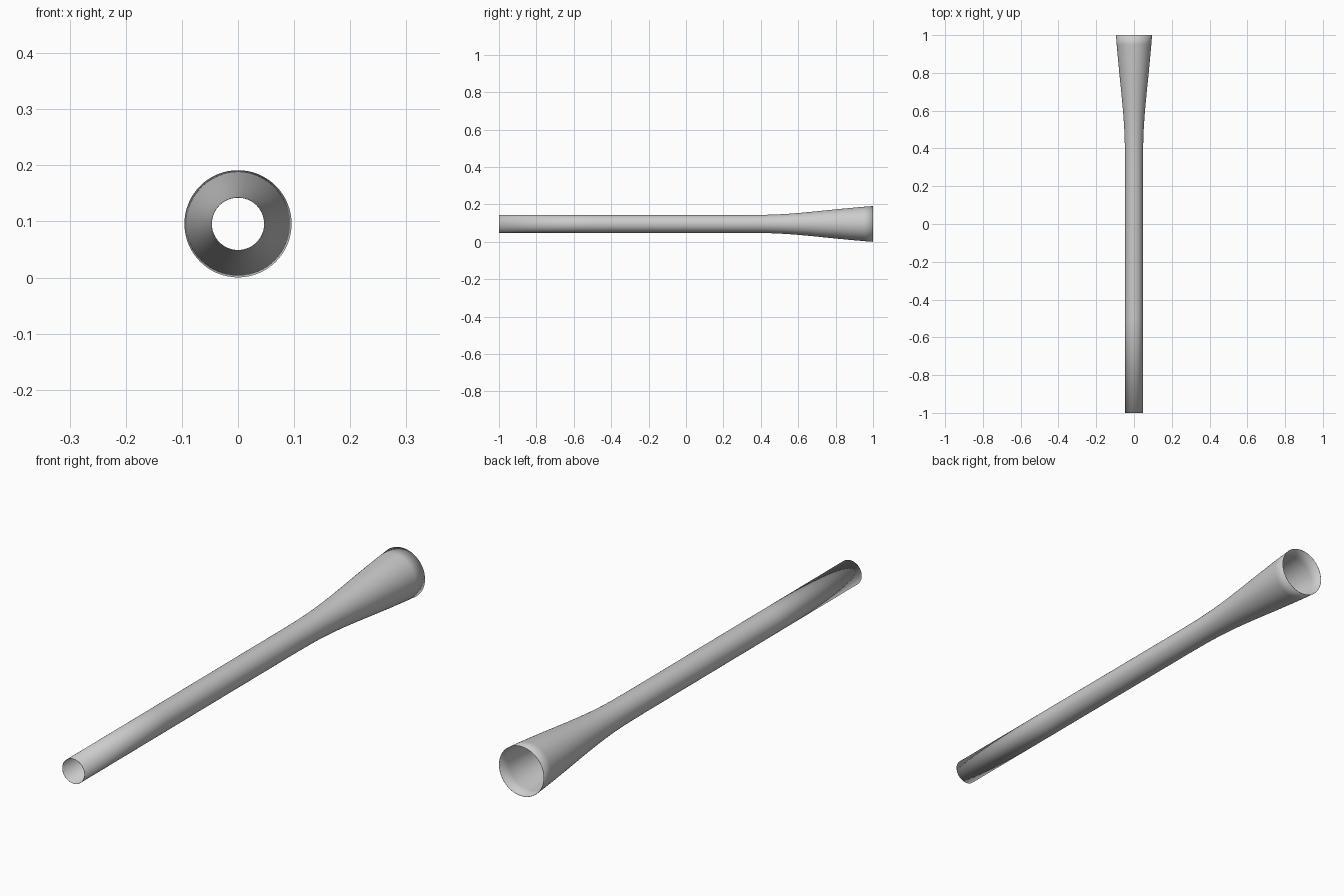
import bpy, bmesh, math

if "Cube" in bpy.data.objects:
    bpy.data.objects.remove(bpy.data.objects["Cube"])

AXIS_Z = 0.0958
SIDES = 64

# Half profile: (position along y, radius), straight pipe then soft flare
profile = [(-1, .0475), (-.5, .0475), (0, .0475), (.3, .0475), (.4, .0483),
           (.45, .0495), (.5, .0515), (.55, .0545), (.6, .0583), (.65, .0628),
           (.7, .0677), (.75, .0728), (.8, .0778), (.85, .0827), (.9, .0873),
           (.95, .0917), (1, .0955)]


def lathe_along_y(name, points, sides):
    bm = bmesh.new()
    rings = [[bm.verts.new((r * math.cos(a), y, AXIS_Z + r * math.sin(a)))
              for a in (2 * math.pi * i / sides for i in range(sides))]
             for y, r in points]
    for a, b in zip(rings, rings[1:]):
        for i in range(sides):
            j = (i + 1) % sides
            bm.faces.new((a[i], b[i], b[j], a[j]))
    bmesh.ops.recalc_face_normals(bm, faces=bm.faces)
    # Make the outside face outwards
    f = next(iter(bm.faces))
    c = f.calc_center_median()
    if f.normal.x * c.x + f.normal.z * (c.z - AXIS_Z) < 0:
        bmesh.ops.reverse_faces(bm, faces=bm.faces)
    mesh = bpy.data.meshes.new(name)
    bm.to_mesh(mesh)
    bm.free()
    ob = bpy.data.objects.new(name, mesh)
    bpy.context.collection.objects.link(ob)
    return ob


# Open, thin-walled flared pipe
pipe = lathe_along_y("flared_pipe", profile, SIDES)
wall = pipe.modifiers.new("wall", 'SOLIDIFY')
wall.thickness = 0.001
wall.offset = -1

bpy.context.view_layer.objects.active = pipe
pipe.select_set(True)
bpy.ops.object.shade_smooth_by_angle(angle=math.radians(40))
